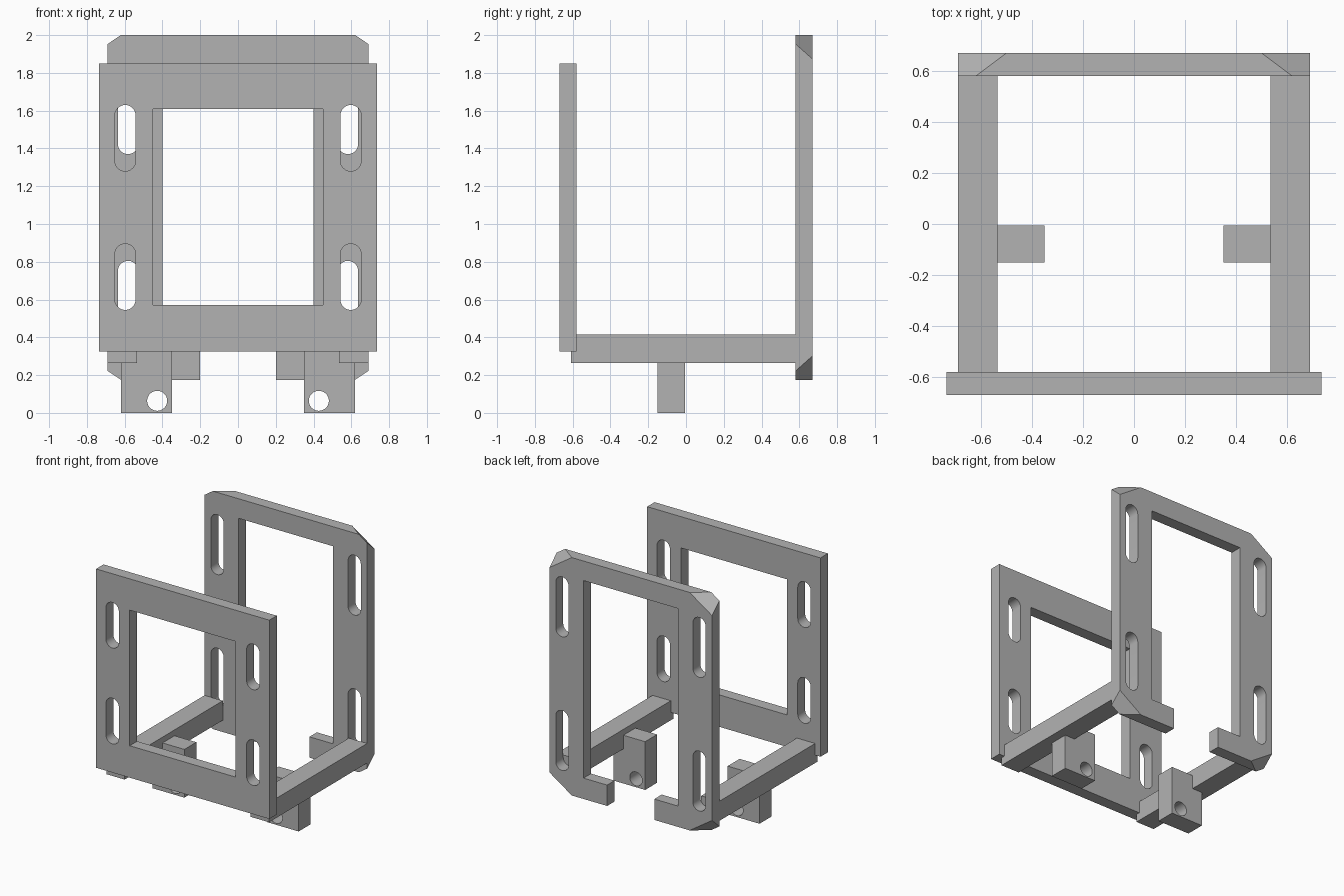
import bpy, bmesh, math

if "Cube" in bpy.data.objects:
    bpy.data.objects.remove(bpy.data.objects["Cube"], do_unlink=True)

grey = bpy.data.materials.new("plain grey")
grey.use_nodes = True
grey.diffuse_color = (0.45, 0.45, 0.45, 1)
grey.node_tree.nodes["Principled BSDF"].inputs["Base Color"].default_value = (0.45, 0.45, 0.45, 1)


def loft(name, ring_a, ring_b):
    """Closed solid between two matching rings of 3D points."""
    bm = bmesh.new()
    a = [bm.verts.new(p) for p in ring_a]
    b = [bm.verts.new(p) for p in ring_b]
    bm.faces.new(a)
    bm.faces.new(b)
    n = len(a)
    for i in range(n):
        j = (i + 1) % n
        bm.faces.new((a[i], a[j], b[j], b[i]))
    bmesh.ops.recalc_face_normals(bm, faces=bm.faces)
    mesh = bpy.data.meshes.new(name)
    bm.to_mesh(mesh)
    bm.free()
    mesh.materials.append(grey)
    obj = bpy.data.objects.new(name, mesh)
    bpy.context.collection.objects.link(obj)
    return obj


def prism_y(name, outline, y0, y1):
    return loft(name, [(x, y0, z) for x, z in outline], [(x, y1, z) for x, z in outline])


def rect(x0, x1, z0, z1):
    return [(x0, z0), (x1, z0), (x1, z1), (x0, z1)]


def capsule(x, z0, z1, r, steps=16):
    """Slot outline; a circle when z1 - z0 equals the diameter."""
    pts = []
    for centre, start in ((z1 - r, 0), (z0 + r, math.pi)):
        for i in range(steps + 1):
            t = start + math.pi * i / steps
            pts.append((x + r * math.cos(t), centre + r * math.sin(t)))
    if z1 - z0 <= 2 * r + 1e-6:
        pts = pts[:steps] + pts[steps + 1:-1]
    return pts


def cut(obj, outlines, y0, y1):
    """Cut straight openings through a part along y."""
    for outline in outlines:
        cutter = prism_y("cutter", outline, y0 - 0.1, y1 + 0.1)
        cutter.hide_render = True
        mod = obj.modifiers.new("opening", "BOOLEAN")
        mod.operation = "DIFFERENCE"
        mod.solver = "EXACT"
        mod.object = cutter
        graph = bpy.context.evaluated_depsgraph_get()
        mesh = bpy.data.meshes.new_from_object(obj.evaluated_get(graph))
        obj.modifiers.clear()
        obj.data = mesh
        bpy.data.objects.remove(cutter, do_unlink=True)


def finish(obj):
    bpy.ops.object.select_all(action="DESELECT")
    obj.select_set(True)
    bpy.context.view_layer.objects.active = obj
    bpy.ops.object.shade_smooth_by_angle(angle=math.radians(30))


# Front plate with window and four slots
plate = prism_y("front_plate", rect(-0.735, 0.735, 0.325, 1.85), -0.67, -0.58)
openings = [rect(-0.45, 0.45, 0.57, 1.61)]
for s in (-1, 1):
    openings += [capsule(s * 0.597, 0.545, 0.895, 0.055), capsule(s * 0.597, 1.28, 1.63, 0.055)]
cut(plate, openings, -0.67, -0.58)
finish(plate)


# Back frame, open at the bottom, with corners bevelled more towards the back
def frame_ring(y, dx, dz):
    half = [(0.2, 0.335), (0.2, 0.175), (0.69 - dx, 0.175), (0.69, 0.175 + dz),
            (0.69, 2 - dz), (0.69 - dx, 2)]
    inner = [(0.4, 1.85), (0.4, 0.335)]
    left = [(-x, z) for x, z in reversed(half)]
    inner_left = [(-x, z) for x, z in reversed(inner)]
    return [(x, y, z) for x, z in half + left + inner_left + inner]


frame = loft("back_frame", frame_ring(0.58, 0.07, 0.047), frame_ring(0.67, 0.19, 0.127))
slots = []
for s in (-1, 1):
    slots += [capsule(s * 0.582, 0.345, 0.805, 0.054), capsule(s * 0.582, 1.37, 1.83, 0.054)]
cut(frame, slots, 0.58, 0.67)
finish(frame)

arm_profile = [(-0.61, 0.265), (0.58, 0.265), (0.58, 0.415),
               (-0.58, 0.415), (-0.58, 0.325), (-0.61, 0.325)]
bracket_profile = [(0.35, 0), (0.62, 0), (0.62, 0.265),
                   (0.535, 0.265), (0.535, 0.37), (0.35, 0.37)]
for side, s in (("left", 1), ("right", -1)):
    # Side arm joining the plate to the frame
    loft(side + "_arm", [(s * 0.535, y, z) for y, z in arm_profile],
         [(s * 0.69, y, z) for y, z in arm_profile])
    # Stepped bracket under the arm, with a round hole
    bracket = prism_y(side + "_bracket", [(s * x, z) for x, z in bracket_profile], -0.15, -0.005)
    cut(bracket, [capsule(s * 0.428, 0.011, 0.117, 0.053)], -0.15, -0.005)
    finish(bracket)
